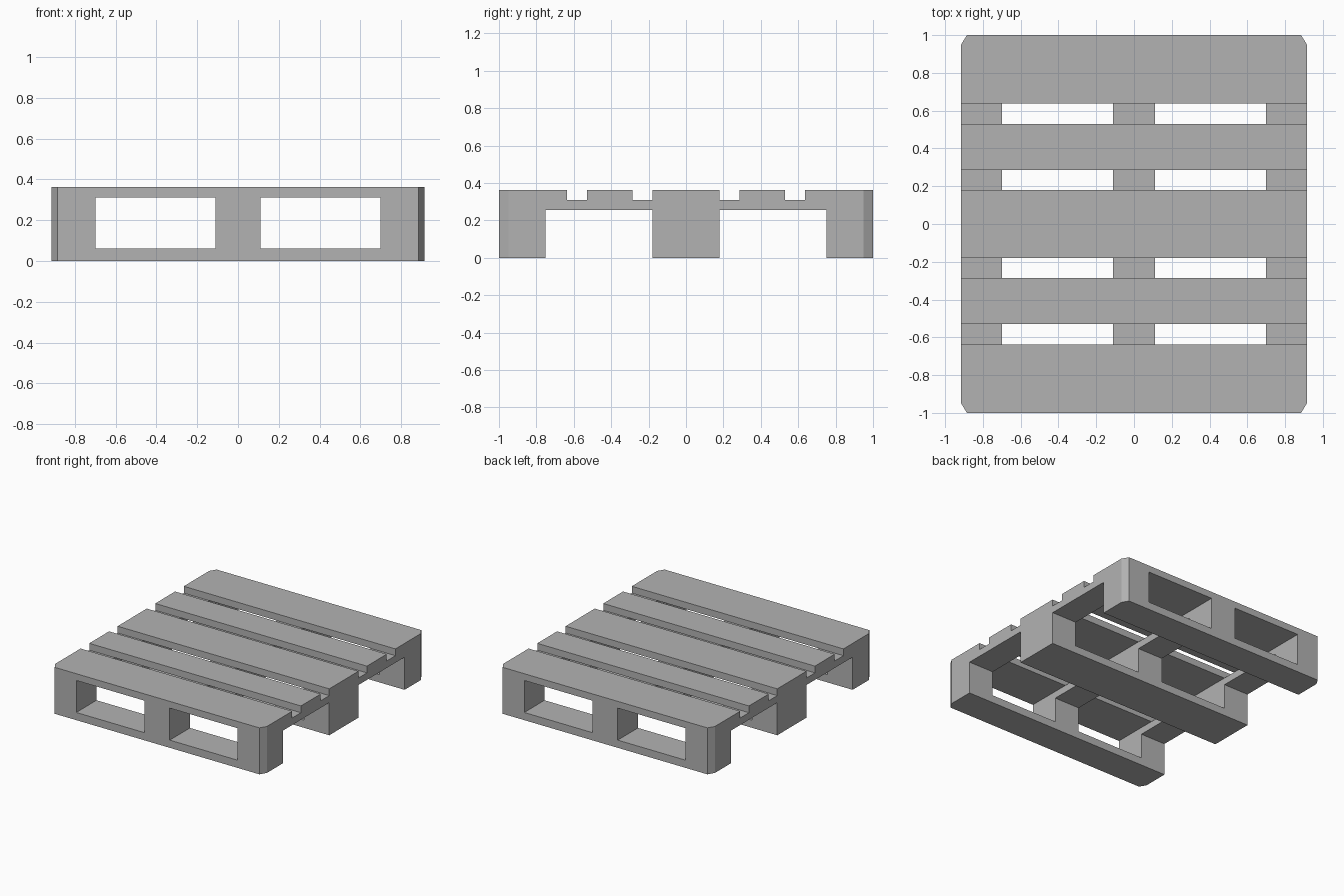
import bpy
import bmesh

cube = bpy.data.objects.get("Cube")
if cube:
    bpy.data.objects.remove(cube, do_unlink=True)

HALF_X, HALF_Y = 0.915, 1.0        # half width and half length of the pallet
CUT_X, CUT_Y = 0.03, 0.05          # corner chamfer
BASE_TOP, BLOCK_TOP, STRINGER_TOP, DECK_TOP = 0.06, 0.255, 0.31, 0.363

grey = bpy.data.materials.new("plain_grey")
grey.use_nodes = True
colour = (0.45, 0.45, 0.45, 1)
grey.diffuse_color = colour
grey.node_tree.nodes["Principled BSDF"].inputs["Base Color"].default_value = colour


def timber(name, xs, ys, zs):
    """Straight timber; any corner on the pallet's outer corner is chamfered."""
    outline = []
    corners = [(xs[0], ys[0]), (xs[1], ys[0]), (xs[1], ys[1]), (xs[0], ys[1])]
    for x, y in corners:
        if abs(x) == HALF_X and abs(y) == HALF_Y:
            sx, sy = (1 if x > 0 else -1), (1 if y > 0 else -1)
            pair = [(x, y - sy * CUT_Y), (x - sx * CUT_X, y)]
            outline += pair if sx * sy > 0 else pair[::-1]
        else:
            outline.append((x, y))
    bm = bmesh.new()
    base = bm.faces.new([bm.verts.new((x, y, zs[0])) for x, y in outline])
    top = bmesh.ops.extrude_face_region(bm, geom=[base], use_keep_orig=True)
    moved = [v for v in top["geom"] if isinstance(v, bmesh.types.BMVert)]
    bmesh.ops.translate(bm, verts=moved, vec=(0, 0, zs[1] - zs[0]))
    bmesh.ops.recalc_face_normals(bm, faces=bm.faces)
    mesh = bpy.data.meshes.new(name)
    bm.to_mesh(mesh)
    bm.free()
    mesh.materials.append(grey)
    bpy.context.collection.objects.link(bpy.data.objects.new(name, mesh))


columns = {"right": (-HALF_X, -0.698), "middle": (-0.11, 0.11), "left": (0.698, HALF_X)}
rows = {"front": (-HALF_Y, -0.75), "centre": (-0.18, 0.18), "back": (0.75, HALF_Y)}
deck = {"front": (-HALF_Y, -0.637), "front_inner": (-0.53, -0.285),
        "centre": (-0.18, 0.18),
        "back_inner": (0.285, 0.53), "back": (0.637, HALF_Y)}

# Deck boards across the top
for place, ys in deck.items():
    timber(place + "_deck_board", (-HALF_X, HALF_X), ys, (STRINGER_TOP, DECK_TOP))

# Lengthwise stringers under the deck
for side, xs in columns.items():
    timber(side + "_stringer", xs, (-HALF_Y, HALF_Y), (BLOCK_TOP, STRINGER_TOP))

# Bottom boards and the spacer blocks standing on them
for place, ys in rows.items():
    timber(place + "_bottom_board", (-HALF_X, HALF_X), ys, (0, BASE_TOP))
    for side, xs in columns.items():
        timber(f"{place}_{side}_block", xs, ys, (BASE_TOP, BLOCK_TOP))
